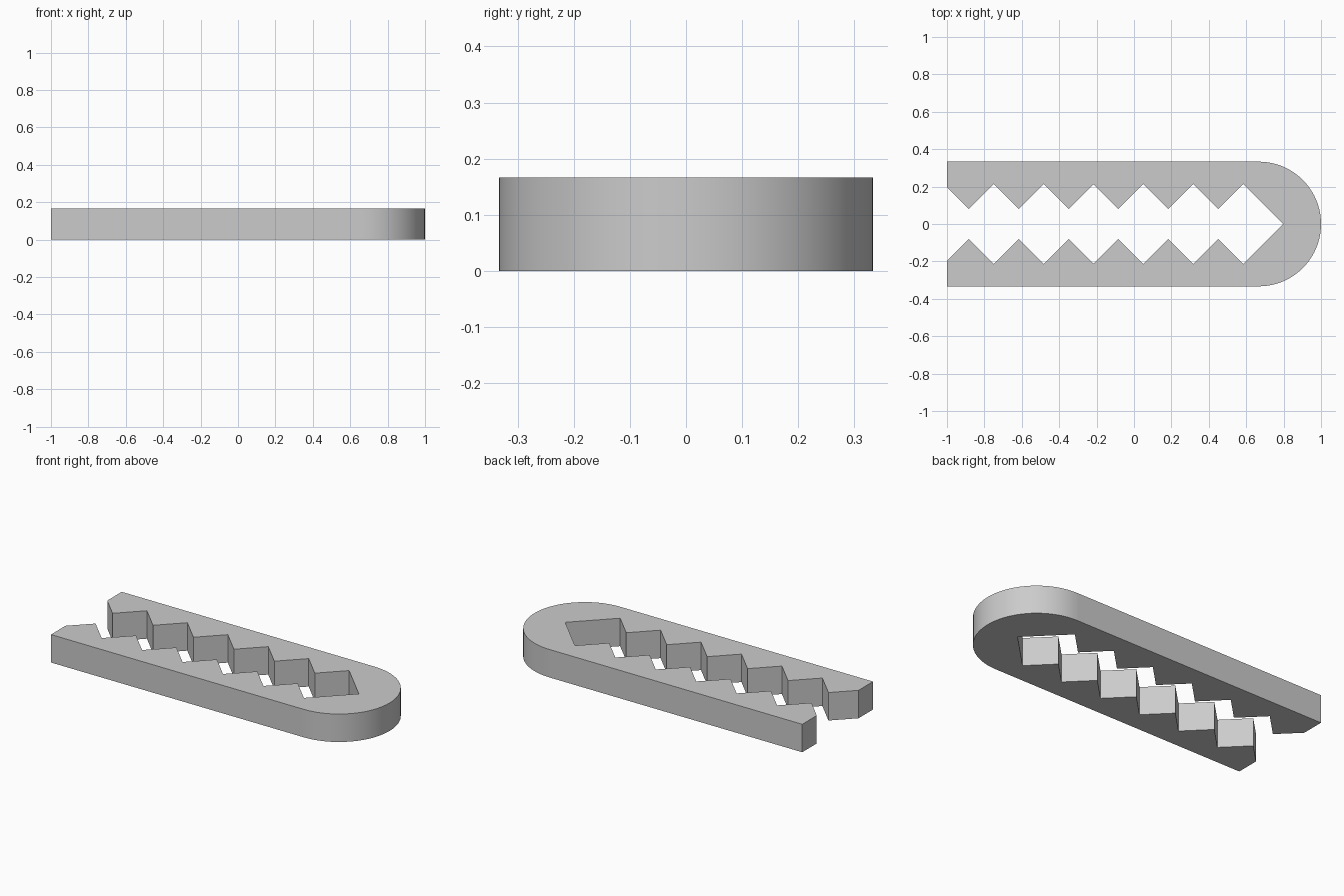
import bpy, bmesh, math

if "Cube" in bpy.data.objects:
    bpy.data.objects.remove(bpy.data.objects["Cube"], do_unlink=True)

HALF_WIDTH = 1 / 3
CAP_X = 2 / 3
HEIGHT = 1 / 6
TEETH = 6
PITCH = 0.2667
TIP_Y, VALLEY_Y = 0.08, 0.2133
FIRST_TIP = -0.8833
CAP_STEPS = 40

# Rounded outer end, from the front side round to the back side
outline = [(-1, -HALF_WIDTH)]
for i in range(CAP_STEPS + 1):
    a = math.pi * (i / CAP_STEPS - 0.5)
    outline.append((CAP_X + HALF_WIDTH * math.cos(a), HALF_WIDTH * math.sin(a)))
outline.append((-1, HALF_WIDTH))

# Toothed inner edge of one jaw, from the open end inwards
jaw = [(-1, TIP_Y - (-1 - FIRST_TIP))]
for i in range(TEETH):
    tip = FIRST_TIP + i * PITCH
    jaw += [(tip, TIP_Y), (tip + PITCH / 2, VALLEY_Y)]
throat = (jaw[-1][0] + VALLEY_Y, 0)
outline += jaw + [throat] + [(x, -y) for x, y in reversed(jaw)]

# Extrude the profile
bm = bmesh.new()
base = bm.faces.new([bm.verts.new((x, y, 0)) for x, y in outline])
top = bmesh.ops.extrude_face_region(bm, geom=[base], use_keep_orig=True)
for v in (g for g in top["geom"] if isinstance(g, bmesh.types.BMVert)):
    v.co.z = HEIGHT
bmesh.ops.recalc_face_normals(bm, faces=bm.faces)

# Smooth only the round end
for f in bm.faces:
    c = f.calc_center_median()
    f.smooth = abs(f.normal.z) < 0.5 and c.x > CAP_X and math.hypot(c.x - CAP_X, c.y) > 0.3
for e in bm.edges:
    e.smooth = all(f.smooth for f in e.link_faces)

mesh = bpy.data.meshes.new("toothed_clip")
bm.to_mesh(mesh)
bm.free()
clip = bpy.data.objects.new("toothed_clip", mesh)
bpy.context.collection.objects.link(clip)

# Plain grey material
grey = bpy.data.materials.new("light grey")
grey.use_nodes = True
color = (0.6, 0.6, 0.6, 1)
grey.diffuse_color = color
grey.node_tree.nodes["Principled BSDF"].inputs["Base Color"].default_value = color
mesh.materials.append(grey)
